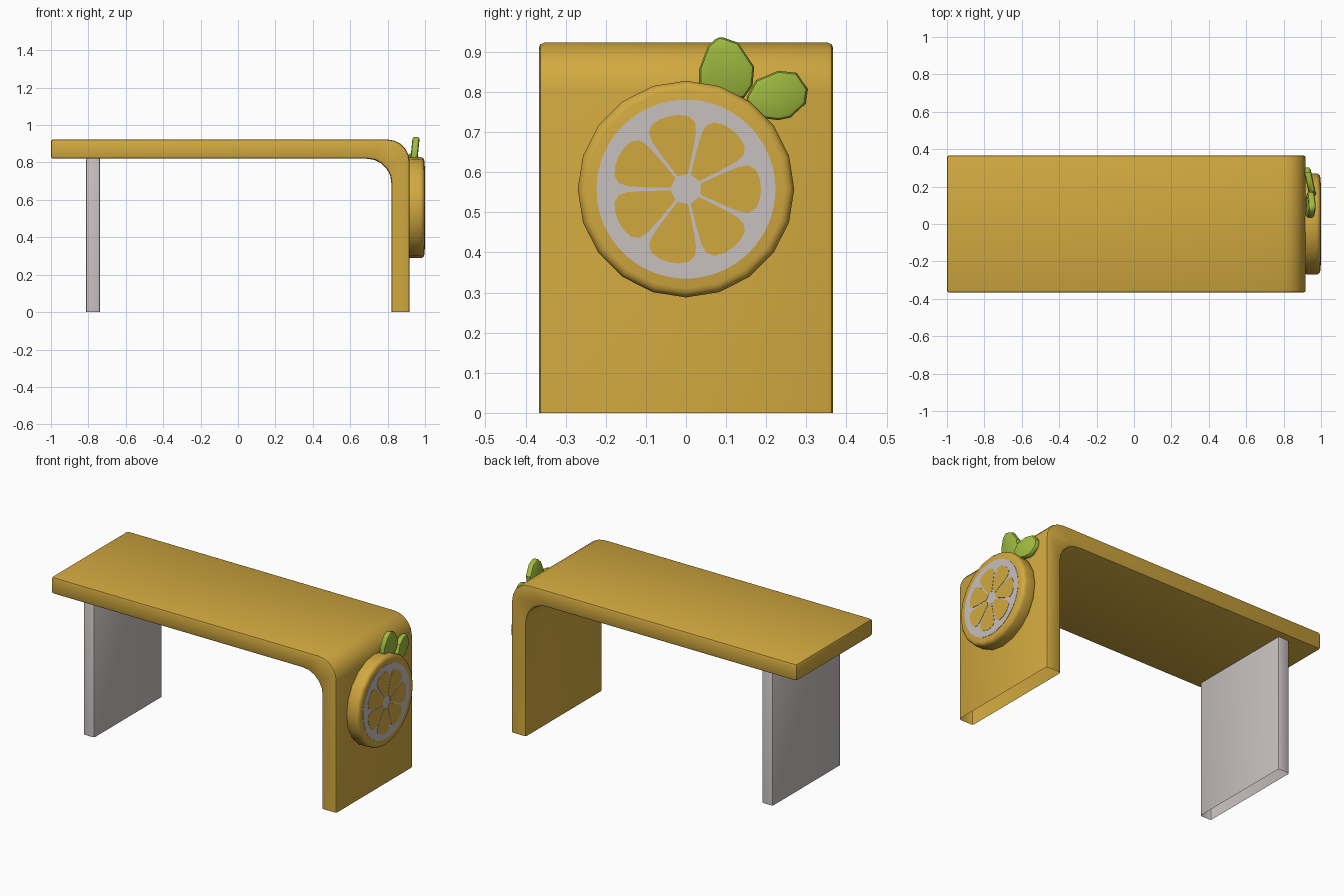
import bpy, bmesh, math
from mathutils import Vector

if "Cube" in bpy.data.objects:
    bpy.data.objects.remove(bpy.data.objects["Cube"])


def material(name, rgb):
    m = bpy.data.materials.new(name)
    m.diffuse_color = (*rgb, 1)
    m.use_nodes = True
    m.node_tree.nodes["Principled BSDF"].inputs["Base Color"].default_value = m.diffuse_color
    return m


ORANGE = material("orange", (0.64, 0.395, 0.05))
GREY = material("warm_grey", (0.57, 0.53, 0.52))
GREEN = material("leaf_green", (0.35, 0.50, 0.05))


def prism(name, outline, offset, mat, bevel=0.0, segments=2, open_base=False, angle=40):
    """Extrude a planar outline by an offset, then round its sharp edges."""
    bm = bmesh.new()
    cap = bm.faces.new([bm.verts.new(p) for p in outline])
    ext = bmesh.ops.extrude_face_region(bm, geom=[cap], use_keep_orig=True)
    verts = [g for g in ext["geom"] if isinstance(g, bmesh.types.BMVert)]
    bmesh.ops.translate(bm, verts=verts, vec=offset)
    bmesh.ops.recalc_face_normals(bm, faces=bm.faces)
    if open_base:
        base = [f for f in bm.faces if all(abs(v.co.z) < 1e-4 for v in f.verts)]
        bmesh.ops.delete(bm, geom=base, context='FACES_ONLY')
    if bevel:
        sharp = [e for e in bm.edges
                 if len(e.link_faces) == 2 and e.calc_face_angle(0) > math.radians(angle)]
        bmesh.ops.bevel(bm, geom=sharp, offset=bevel, segments=segments,
                        profile=0.5, affect='EDGES', clamp_overlap=True)
    me = bpy.data.meshes.new(name)
    bm.to_mesh(me)
    bm.free()
    me.materials.append(mat)
    ob = bpy.data.objects.new(name, me)
    bpy.context.collection.objects.link(ob)
    bpy.ops.object.select_all(action='DESELECT')
    ob.select_set(True)
    bpy.context.view_layer.objects.active = ob
    bpy.ops.object.shade_smooth_by_angle(angle=math.radians(35))
    return ob


def arc(cx, cz, r, a0, a1, n):
    return [(cx + r * math.cos(math.radians(a0 + (a1 - a0) * i / n)),
             cz + r * math.sin(math.radians(a0 + (a1 - a0) * i / n))) for i in range(n + 1)]


# Waterfall top: slab that bends down into the right-hand leg
W = 0.367
profile = [(-1, 0.923)] + arc(0.798, 0.803, 0.12, 90, 0, 5) + [(0.918, 0), (0.82, 0)]
profile += arc(0.69, 0.69, 0.13, 0, 90, 5) + [(-1, 0.82)]
prism("bench_top", [(x, -W, z) for x, z in profile], (0, 2 * W, 0), ORANGE, 0.013, 2, True)

# Grey panel leg on the left
prism("left_leg", [(-0.812, -0.327, 0), (-0.738, -0.327, 0),
                   (-0.738, -0.327, 0.825), (-0.812, -0.327, 0.825)],
      (0, 0.654, 0), GREY, 0.01, 2, True)

# Fruit slice: rounded disc, pale pith plate, seven wedges
CZ = 0.558


def polar(x, r, a):
    return (x, r * math.cos(a), CZ + r * math.sin(a))


def ring(x, r, n):
    return [polar(x, r, math.tau * i / n) for i in range(n)]


prism("fruit_disc", ring(0.905, 0.27, 20), (0.092, 0, 0), ORANGE, 0.022, 3)
prism("fruit_pith", ring(0.99, 0.223, 64), (0.0085, 0, 0), GREY)

half = math.pi / 7
side = [(0.038, 0.80), (0.10, 0.90), (0.145, 0.89), (0.168, 0.80),
        (0.181, 0.60), (0.186, 0.30)]
wedge = [(r, -t) for r, t in side] + [(0.187, 0)] + [(r, t) for r, t in reversed(side)]
for k in range(7):
    mid = math.tau * k / 7
    prism(f"fruit_wedge_{k + 1}", [polar(0.995, r, mid + t * half) for r, t in wedge],
          (0.005, 0, 0), ORANGE)

# Two leaves: thick rounded plates that lean slightly
leaf_a = [(.082, .94), (.13, .923), (.17, .863), (.166, .816), (.145, .786),
          (.09, .775), (.033, .80), (.033, .858), (.055, .915)]
leaf_b = [(.23, .853), (.276, .848), (.303, .808), (.298, .771), (.26, .736),
          (.23, .73), (.184, .736), (.147, .78), (.175, .83)]
prism("upper_leaf", [(0.926 + 0.1 * (z - 0.86), y, z) for y, z in leaf_a],
      (0.038, 0, 0), GREEN, 0.013, 2, angle=60)
prism("side_leaf", [(0.92 - 0.22 * (y - 0.23), y, z) for y, z in leaf_b],
      (0.038, 0, 0), GREEN, 0.013, 2, angle=60)
